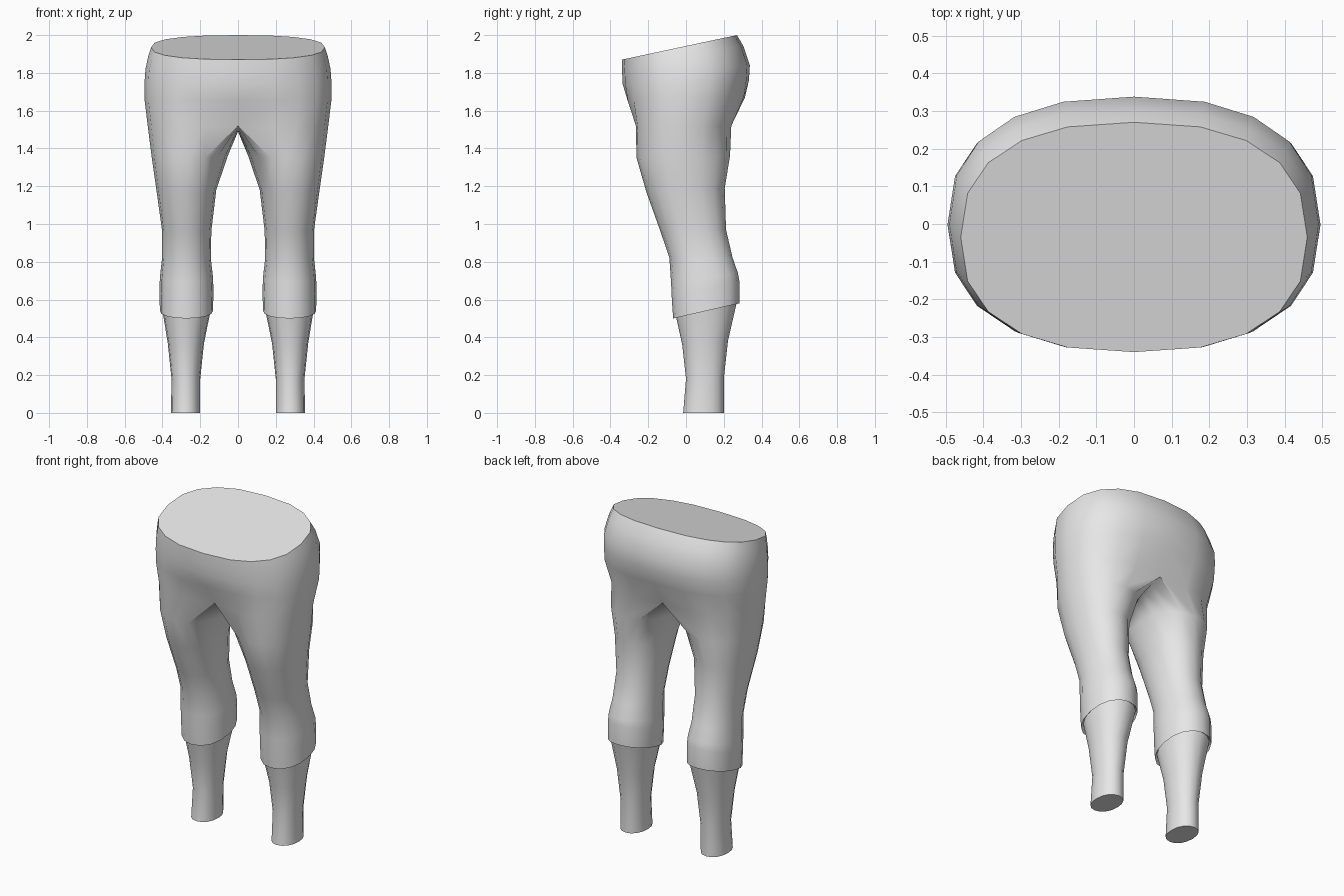
import bpy
import bmesh
from math import sin, cos, radians, copysign

RING = 16            # points round one leg
OUTER = 11           # leg points that carry on up into the hip
TOP_SMOOTH_ANGLE = radians(40)

default_cube = bpy.data.objects.get("Cube")
if default_cube:
    bpy.data.objects.remove(default_cube, do_unlink=True)

fabric = bpy.data.materials.new("plain grey")
fabric.use_nodes = True
grey = (.8, .8, .8, 1)
fabric.diffuse_color = grey
fabric.node_tree.nodes["Principled BSDF"].inputs["Base Color"].default_value = grey


def rounded(angle, power):
    """Point on a unit superellipse; zero degrees faces outward, +x."""
    c, s = cos(radians(angle)), sin(radians(angle))
    bend = 2 / power
    return copysign(abs(c) ** bend, c), copysign(abs(s) ** bend, s)


def leg_ring(bm, z_front, z_back, inner, outer, front, back):
    """Closed ring, starting at the inner front and running round the outside."""
    verts = []
    for i in range(RING):
        x, y = rounded(-112.5 + i * 360 / RING, 2.15)
        verts.append(bm.verts.new((
            (inner + outer) / 2 + x * (outer - inner) / 2,
            (front + back) / 2 + y * (back - front) / 2,
            (z_front + z_back) / 2 + y * (z_back - z_front) / 2)))
    return verts


def hip_ring(bm, z_front, z_back, width, front, back, dip_front, dip_back):
    """Open half ring from the front centre line to the back centre line."""
    verts = []
    for i in range(OUTER):
        x, y = rounded(-90 + i * 180 / (OUTER - 1), 2.45)
        fade = max(0, 1 - abs(x) / .6)
        dip = dip_front if y < 0 else -dip_back
        height = (z_front + z_back) / 2 + y * (z_back - z_front) / 2
        px = 0 if i in (0, OUTER - 1) else x * width
        verts.append(bm.verts.new((
            px, (front + back) / 2 + y * (back - front) / 2 + dip * fade, height)))
    return verts


def bridge(bm, lower, upper, closed):
    count = len(lower) if closed else len(lower) - 1
    for i in range(count):
        j = (i + 1) % len(lower)
        bm.faces.new((lower[i], lower[j], upper[j], upper[i]))


# Leg rings: front z, back z, inner x, outer x, front y, back y
shin = [
    (0, 0, .2, .355, -.015, .2),
    (.18, .18, .2, .352, 0, .2),
    (.36, .38, .18, .372, -.02, .222),
    (.52, .59, .142, .402, -.055, .27),
]
breeches_leg = [
    (.5, .58, .132, .414, -.068, .282),
    (.6, .7, .13, .415, -.075, .282),
    (.69, .74, .132, .414, -.079, .275),
    (.82, .82, .144, .402, -.088, .247),
    (.96, .97, .141, .402, -.135, .212),
    (1.17, 1.19, .115, .432, -.21, .205),
    (1.35, 1.36, .056, .457, -.262, .233),
]
# Hip rings: front z, back z, half width, front y, back y, centre dips
hips = [
    (1.52, 1.52, .478, -.302, .262, .07, .03),
    (1.65, 1.67, .495, -.328, .322, .02, .01),
    (1.74, 1.76, .495, -.335, .333, 0, 0),
    (1.8, 1.84, .49, -.338, .338, 0, 0),
    (1.84, 1.94, .475, -.34, .305, 0, 0),
    (1.87, 2, .46, -.34, .27, 0, 0),
]

bm = bmesh.new()

# Lower leg and breeches leg, joined at the stepped cuff
rings = [leg_ring(bm, *row) for row in shin + breeches_leg]
for lower, upper in zip(rings, rings[1:]):
    bridge(bm, lower, upper, closed=True)
bm.faces.new(reversed(rings[0]))

# Hips
hip = [hip_ring(bm, *row) for row in hips]
for lower, upper in zip(hip, hip[1:]):
    bridge(bm, lower, upper, closed=False)

# Crotch: the inside of the thigh meets the centre line
start, end = hip[0][-1].co, hip[0][0].co
seam = []
inner_count = RING - OUTER
for i in range(inner_count):
    t = (i + 1) / (inner_count + 1)
    point = start.lerp(end, t)
    point.z -= .03 * sin(radians(180 * t))
    seam.append(bm.verts.new(point))
bridge(bm, rings[-1], hip[0] + seam, closed=True)

# Flat waist cap
bm.faces.new(hip[-1])
bmesh.ops.recalc_face_normals(bm, faces=bm.faces)

mesh = bpy.data.meshes.new("trousers_and_legs")
bm.to_mesh(mesh)
bm.free()
mesh.materials.append(fabric)
body = bpy.data.objects.new("trousers_and_legs", mesh)
bpy.context.collection.objects.link(body)

# Smooth surface with crisp waist, cuffs and ankles
bpy.ops.object.select_all(action='DESELECT')
body.select_set(True)
bpy.context.view_layer.objects.active = body
bpy.ops.object.shade_smooth_by_angle(angle=TOP_SMOOTH_ANGLE)

# Second half
mirror = body.modifiers.new("other side", 'MIRROR')
mirror.use_axis[0] = True
mirror.use_clip = True
mirror.merge_threshold = .001
